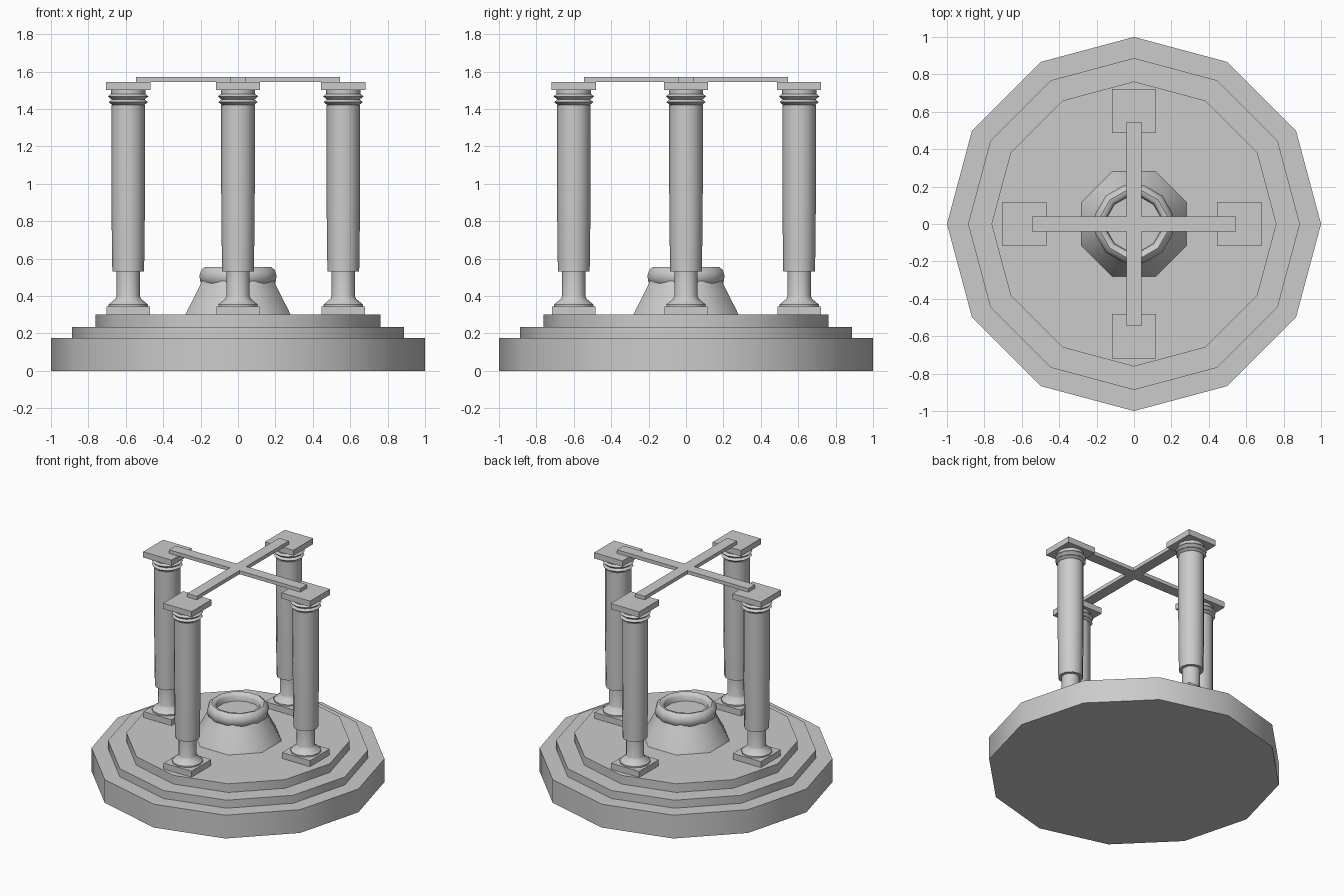
import bpy
import bmesh
from math import cos, sin, pi, radians

cube = bpy.data.objects.get("Cube")
if cube:
    bpy.data.objects.remove(cube, do_unlink=True)

stone = bpy.data.materials.new("grey stone")
stone.use_nodes = True
GREY = (0.6, 0.6, 0.6, 1)
stone.diffuse_color = GREY
stone.node_tree.nodes["Principled BSDF"].inputs["Base Color"].default_value = GREY


def finish(name, bm, loc):
    """Turn a bmesh into a stone object, smooth across shallow edges."""
    bmesh.ops.recalc_face_normals(bm, faces=bm.faces)
    mesh = bpy.data.meshes.new(name)
    bm.to_mesh(mesh)
    bm.free()
    mesh.materials.append(stone)
    obj = bpy.data.objects.new(name, mesh)
    obj.location = loc
    bpy.context.collection.objects.link(obj)
    bpy.ops.object.select_all(action='DESELECT')
    obj.select_set(True)
    bpy.context.view_layer.objects.active = obj
    bpy.ops.object.shade_smooth_by_angle(angle=radians(48))
    return obj


def lathe(name, profile, sides, loc=(0, 0, 0), turn=0.0):
    """Revolve (radius, height) points and cap both ends."""
    bm = bmesh.new()
    rings = []
    for r, z in profile:
        angles = [turn + 2 * pi * i / sides for i in range(sides)]
        rings.append([bm.verts.new((r * cos(a), r * sin(a), z)) for a in angles])
    for low, high in zip(rings, rings[1:]):
        for i in range(sides):
            j = (i + 1) % sides
            bm.faces.new((low[i], low[j], high[j], high[i]))
    bm.faces.new(rings[0][::-1])
    bm.faces.new(rings[-1])
    return finish(name, bm, loc)


def box(name, size, loc):
    bm = bmesh.new()
    bmesh.ops.create_cube(bm, size=1)
    bmesh.ops.scale(bm, vec=size, verts=bm.verts)
    return finish(name, bm, loc)


# Stepped twelve-sided platform
steps = [("base_step", 1.0, 0, 0.175), ("middle_step", 0.887, 0.175, 0.235),
         ("top_step", 0.762, 0.235, 0.3)]
for name, r, low, high in steps:
    lathe(name, [(r, low), (r, high)], 12)

# Four columns, each with plinth, foot, shaft, capital and square cap
FOOT = [(0.105, 0.34), (0.105, 0.355), (0.068, 0.385), (0.062, 0.4), (0.062, 0.54)]
SHAFT = [(0.085, 0.53), (0.088, 0.75), (0.09, 1.0), (0.09, 1.42)]
CAPITAL = [(0.078, 1.415), (0.105, 1.437), (0.088, 1.45), (0.108, 1.468),
           (0.092, 1.48), (0.092, 1.505)]
places = {"left": (0.563, 0), "right": (-0.587, 0), "front": (0, -0.6), "back": (0, 0.605)}
for side, (x, y) in places.items():
    box(side + "_plinth", (0.232, 0.232, 0.045), (x, y, 0.3225))
    lathe(side + "_foot", FOOT, 12, (x, y, 0))
    lathe(side + "_shaft", SHAFT, 12, (x, y, 0))
    lathe(side + "_capital", CAPITAL, 12, (x, y, 0))
    box(side + "_cap", (0.236, 0.236, 0.043), (x, y, 1.5225))

# Crossed roof beams
box("side_beam", (1.09, 0.08, 0.027), (0, 0, 1.5585))
box("front_back_beam", (0.08, 1.09, 0.027), (0, 0, 1.5585))

# Central basin: flared eight-sided foot and a rounded, recessed rim
lathe("basin_foot", [(0.304, 0.3), (0.292, 0.325), (0.245, 0.41), (0.208, 0.48)],
      8, turn=pi / 8)
lathe("basin_rim", [(0.185, 0.455), (0.208, 0.475), (0.214, 0.51), (0.203, 0.54),
                    (0.182, 0.556), (0.162, 0.552), (0.15, 0.535), (0.147, 0.5)],
      12, turn=pi / 12)
